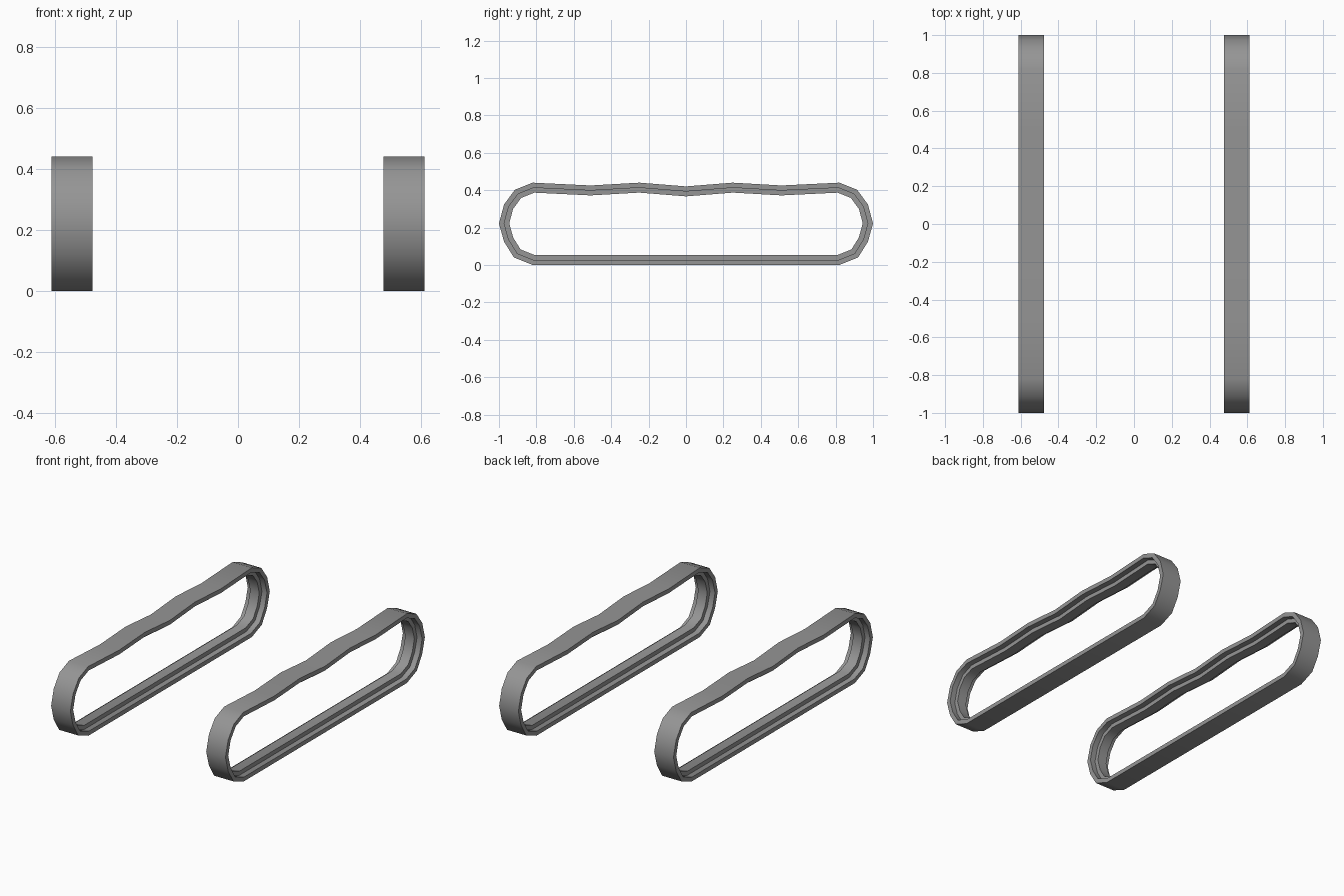
import bpy, bmesh, math
from mathutils import Vector

if "Cube" in bpy.data.objects:
    bpy.data.objects.remove(bpy.data.objects["Cube"])

# Outer outline of the front half (y, z), bottom centre round to top centre
HALF = [(0.82, 0), (0.92, 0.04), (0.973, 0.125), (1.0, 0.222), (0.973, 0.323),
        (0.915, 0.402), (0.82, 0.44), (0.51, 0.425), (0.25, 0.44)]
PATH = [Vector(p) for p in HALF + [(0, 0.42)] + [(-y, z) for y, z in reversed(HALF)]]

# Belt cross-section (x offset, depth inwards): wide tread with narrower inner rib
W, R, D1, D2 = 0.0675, 0.032, 0.027, 0.053
SECTION = [(-W, 0), (W, 0), (W, D1), (R, D1), (R, D2), (-R, D2), (-R, D1), (-W, D1)]

# Dark rubber
rubber = bpy.data.materials.new("dark_rubber")
rubber.diffuse_color = (0.3, 0.3, 0.3, 1)
rubber.use_nodes = True
rubber.node_tree.nodes["Principled BSDF"].inputs["Base Color"].default_value = rubber.diffuse_color


def inward(i):
    """Mitred inward direction at a path point."""
    n = len(PATH)
    a = (PATH[i] - PATH[i - 1]).normalized()
    b = (PATH[(i + 1) % n] - PATH[i]).normalized()
    na, nb = Vector((-a.y, a.x)), Vector((-b.y, b.x))
    m = (na + nb).normalized()
    return m / m.dot(na)


def track(name, cx):
    bm = bmesh.new()
    rings = []
    for i, p in enumerate(PATH):
        m = inward(i)
        rings.append([bm.verts.new((cx + x, p.x + m.x * d, p.y + m.y * d))
                      for x, d in SECTION])
    k = len(SECTION)
    for i, r in enumerate(rings):
        s = rings[(i + 1) % len(rings)]
        for j in range(k):
            bm.faces.new((r[j], r[(j + 1) % k], s[(j + 1) % k], s[j]))
    bmesh.ops.recalc_face_normals(bm, faces=bm.faces)
    me = bpy.data.meshes.new(name)
    bm.to_mesh(me)
    bm.free()
    me.materials.append(rubber)
    ob = bpy.data.objects.new(name, me)
    bpy.context.collection.objects.link(ob)
    bpy.ops.object.select_all(action='DESELECT')
    ob.select_set(True)
    bpy.context.view_layer.objects.active = ob
    bpy.ops.object.shade_smooth_by_angle(angle=math.radians(40))


# Left and right tracks
track("left_track", -0.5445)
track("right_track", 0.5445)
